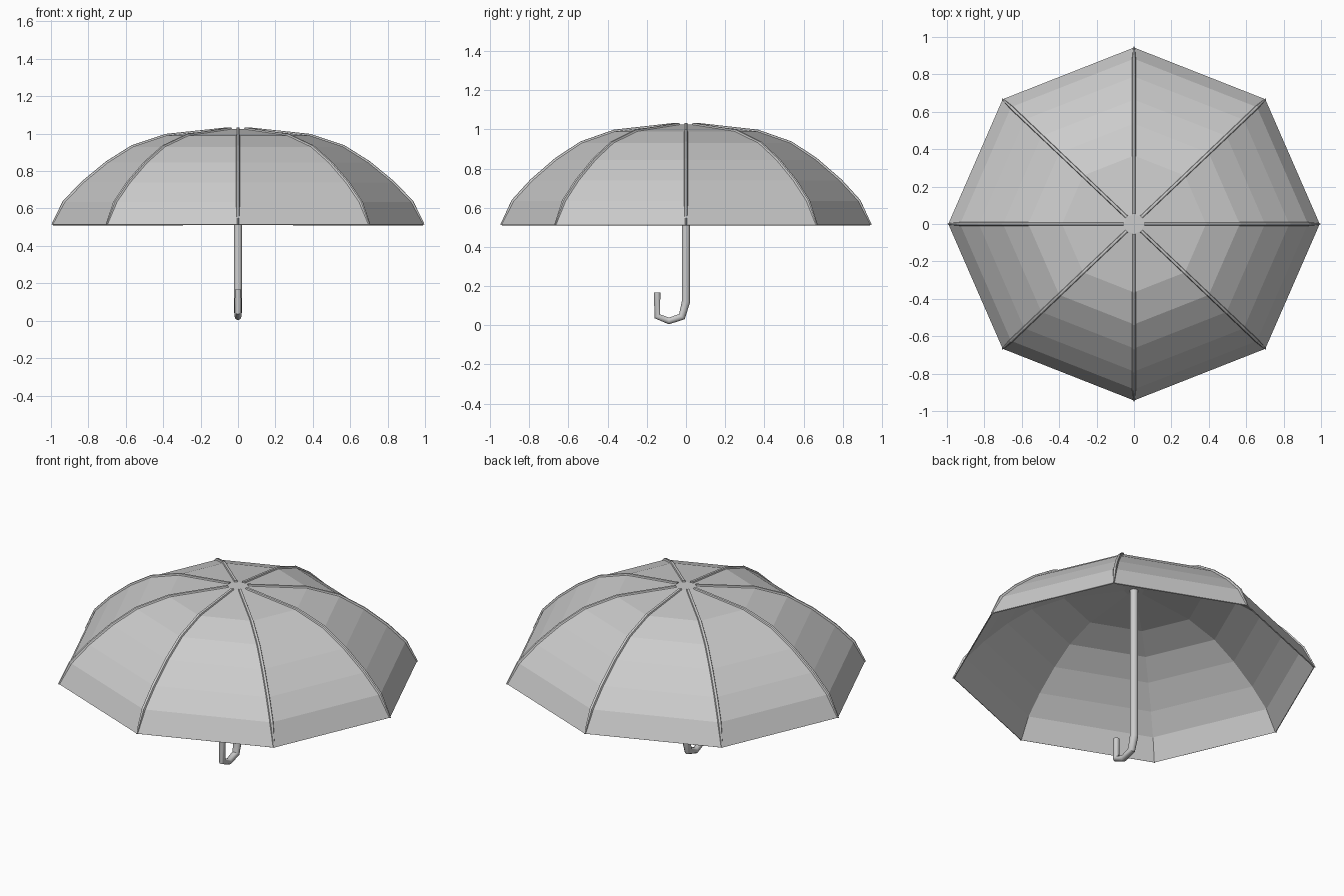
import bpy, bmesh, math
from mathutils import Vector

if "Cube" in bpy.data.objects:
    bpy.data.objects.remove(bpy.data.objects["Cube"])

SIDES = 8
SQUASH = 0.95          # canopy is slightly shallower front to back
PROFILE = [(0.055, 1.025), (0.385, 0.99), (0.565, 0.93), (0.70, 0.845),
           (0.83, 0.738), (0.93, 0.634), (0.993, 0.513)]


def finish(bm, name):
    bmesh.ops.recalc_face_normals(bm, faces=bm.faces)
    mesh = bpy.data.meshes.new(name)
    bm.to_mesh(mesh)
    bm.free()
    obj = bpy.data.objects.new(name, mesh)
    bpy.context.collection.objects.link(obj)
    return obj


def polar(r, z, i, side=0.0):
    a = 2 * math.pi * i / SIDES
    x = r * math.cos(a) - side * math.sin(a)
    y = r * math.sin(a) + side * math.cos(a)
    return Vector((x, y * SQUASH, z))


def skin(bm, rings, caps=True):
    n = len(rings[0])
    for a, b in zip(rings, rings[1:]):
        for i in range(n):
            j = (i + 1) % n
            bm.faces.new((a[i], a[j], b[j], b[i]))
    if caps:
        bm.faces.new(rings[0])
        bm.faces.new(rings[-1])


# canopy: eight flat-faceted fabric panels
bm = bmesh.new()
rings = [[bm.verts.new(polar(r, z, i)) for i in range(SIDES)] for r, z in PROFILE]
skin(bm, rings, caps=False)
bm.faces.new(rings[0])
canopy = finish(bm, "canopy")
bmn = bmesh.new()
bmn.from_mesh(canopy.data)
if max(bmn.faces, key=lambda f: f.calc_center_median().z).normal.z < 0:
    bmesh.ops.reverse_faces(bmn, faces=bmn.faces)
bmn.to_mesh(canopy.data)
bmn.free()
solid = canopy.modifiers.new("cloth_thickness", 'SOLIDIFY')
solid.thickness = 0.006
solid.offset = -1

# ribs: slim raised ridges along each seam, tapering at the rim
bm = bmesh.new()
for i in range(SIDES):
    sections = []
    for k, (r, z) in enumerate(PROFILE):
        p = PROFILE[max(k - 1, 0)]
        q = PROFILE[min(k + 1, len(PROFILE) - 1)]
        t = Vector((q[0] - p[0], q[1] - p[1])).normalized()
        n = Vector((-t.y, t.x))
        last = k == len(PROFILE) - 1
        w, h = (0.005, 0.006) if last else (0.011, 0.009)
        pts = [(-w, -0.005), (-w * 0.6, h * 0.8), (0, h), (w * 0.6, h * 0.8), (w, -0.005)]
        sections.append([bm.verts.new(polar(r + n.x * d, z + (0 if last else n.y * d), i, s))
                         for s, d in pts])
    skin(bm, sections)
ribs = finish(bm, "canopy_ribs")

# shaft and hooked handle: one tapered tube along a y-z path
path = [(0, 1.02, 0.0225), (0, 0.12, 0.0225), (-0.021, 0.044, 0.0205),
        (-0.087, 0.022, 0.018), (-0.147, 0.046, 0.018), (-0.147, 0.168, 0.017)]
bm = bmesh.new()
rings = []
for k, (y, z, r) in enumerate(path):
    here = Vector((0, y, z))
    prev = Vector((0, *path[max(k - 1, 0)][:2]))
    nxt = Vector((0, *path[min(k + 1, len(path) - 1)][:2]))
    d1 = (here - prev).normalized() if k else (nxt - here).normalized()
    d2 = (nxt - here).normalized() if k < len(path) - 1 else d1
    side = (d1 + d2).normalized().cross(Vector((1, 0, 0)))
    rings.append([bm.verts.new(here + Vector((r, 0, 0)) * math.cos(a) + side * r * math.sin(a))
                  for a in (2 * math.pi * i / 10 for i in range(10))])
skin(bm, rings)
handle = finish(bm, "shaft_and_hook_handle")
bpy.context.view_layer.objects.active = handle
handle.select_set(True)
bpy.ops.object.shade_smooth_by_angle(angle=math.radians(40))
